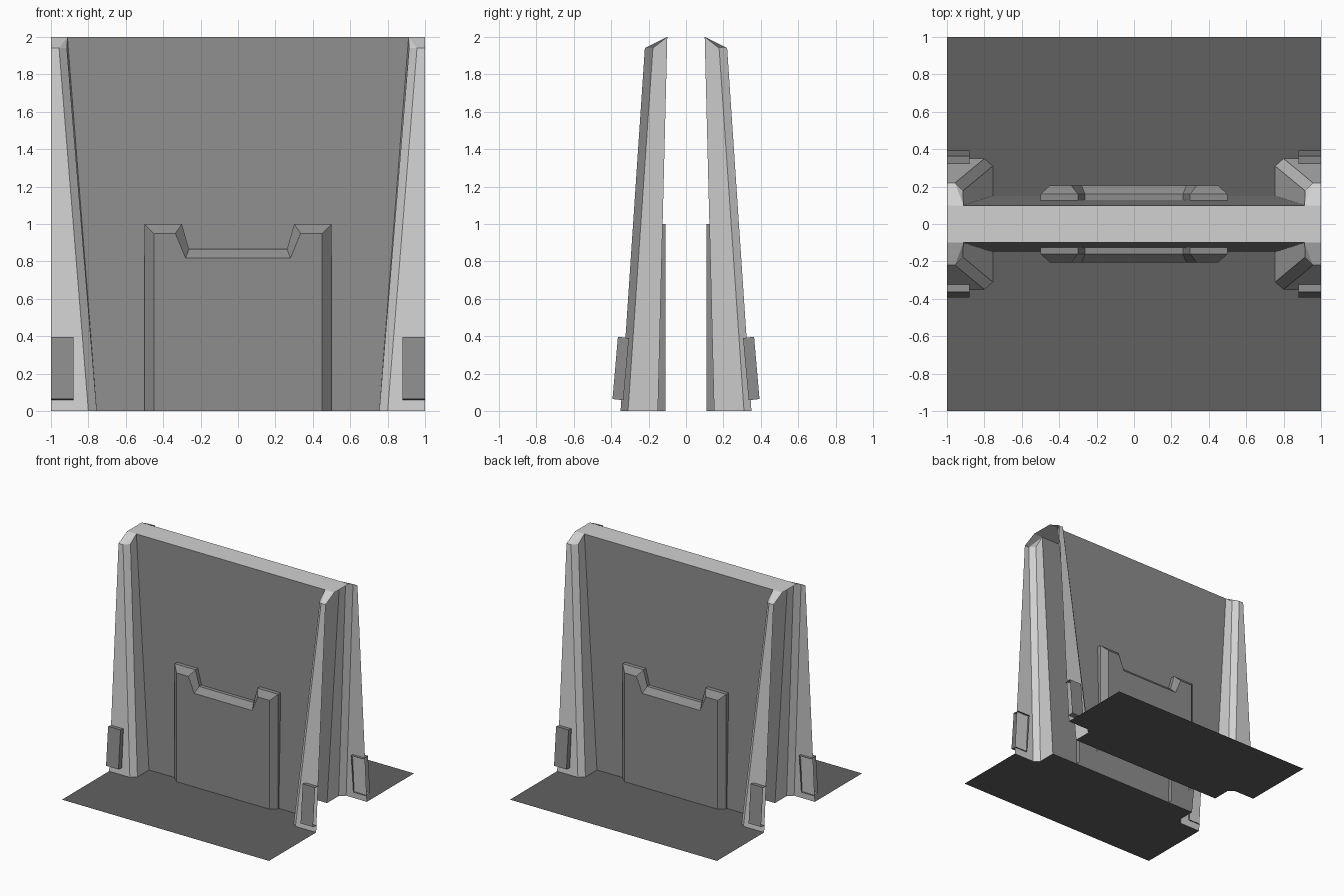
import bpy, bmesh
from mathutils import Vector

if "Cube" in bpy.data.objects:
    bpy.data.objects.remove(bpy.data.objects["Cube"])


def material(name, v):
    m = bpy.data.materials.new(name)
    m.diffuse_color = (v, v, v, 1)
    m.use_nodes = True
    m.node_tree.nodes["Principled BSDF"].inputs["Base Color"].default_value = m.diffuse_color
    return m


LIGHT = material("light grey", 0.64)
MID = material("mid grey", 0.27)
DARK = material("dark grey", 0.12)


def part(name, mat, faces):
    """Build the front right quarter from (points, facing) pairs, mirror it in x and y."""
    bm = bmesh.new()
    for pts, facing in faces:
        f = bm.faces.new([bm.verts.new(p) for p in pts])
        f.normal_update()
        if f.normal.dot(Vector(facing)) < 0:
            f.normal_flip()
    bmesh.ops.remove_doubles(bm, verts=bm.verts, dist=1e-5)
    me = bpy.data.meshes.new(name)
    bm.to_mesh(me)
    bm.free()
    me.materials.append(mat)
    ob = bpy.data.objects.new(name, me)
    bpy.context.collection.objects.link(ob)
    mod = ob.modifiers.new("mirror", 'MIRROR')
    mod.use_axis = (True, True, False)
    return ob


def bridge(a, b, facing):
    """Quads between two open point chains."""
    return [((a[i], a[i + 1], b[i + 1], b[i]), facing) for i in range(len(a) - 1)]


FRONT, UP = (0, -1, 0), (0, 0, 1)

# Pillar plan at the floor and at the top, from the wall outwards
low = [(0.755, -0.15, 0), (0.755, -0.31, 0), (0.80, -0.35, 0), (1, -0.35, 0)]
high = [(0.912, -0.1, 2), (0.915, -0.177, 1.94), (0.957, -0.22, 1.94), (1, -0.22, 1.94)]
end = (1, -0.1, 2)

# Leaning wall face and its flat top
part("wall_face", MID, [([(0, -0.15, 0), low[0], high[0], (0, -0.1, 2)], FRONT)])
part("wall_top", LIGHT, [([(0, 0, 2), (1, 0, 2), end, high[0], (0, -0.1, 2)], UP)])

# Tapered corner pillars, open at the ends, with sloping caps
part("pillar", LIGHT, bridge(low, high, (-1, -1, 0)) + [
    ((high[0], high[1], high[2]), UP),
    ((high[0], high[2], high[3], end), UP)])

# Floor sheet cut around the pillars
part("floor", DARK, [([(0, -1, 0), (1, -1, 0)] + low[::-1] + [(0, -0.15, 0)], UP)])

# Raised notched panel with bevelled rim
outer = [(0.5, 0), (0.5, 1), (0.3, 1), (0.262, 0.865), (0, 0.865)]
inner = [(0.45, 0), (0.45, 0.95), (0.335, 0.95), (0.28, 0.817), (0, 0.817)]
back = [(x, -0.11, z) for x, z in outer]
rim = [(x, -0.16, z) for x, z in outer]
face = [(x, -0.205, z) for x, z in inner]
sides = []
for i, (a, b) in enumerate(zip(outer, outer[1:])):
    d = (b[1] - a[1], 0, a[0] - b[0])
    bevel = (d[0], -0.5 * abs(d[0] + d[2]), d[2])
    sides += bridge(back[i:i + 2], rim[i:i + 2], d)
    sides += bridge(rim[i:i + 2], face[i:i + 2], bevel)
part("panel", MID, sides + [(face + [(0, -0.205, 0)], FRONT)])

# Foot plates leaning with the pillar fronts
prof = [(-0.335, 0.058), (-0.393, 0.064), (-0.364, 0.397), (-0.305, 0.39)]
near = [(0.88, y, z) for y, z in prof]
far = [(1, y, z) for y, z in prof]
part("foot_plate", MID, [
    (near, (-1, 0, 0)),
    ((near[0], near[1], far[1], far[0]), (0, 0, -1)),
    ((near[1], near[2], far[2], far[1]), FRONT),
    ((near[2], near[3], far[3], far[2]), UP)])
